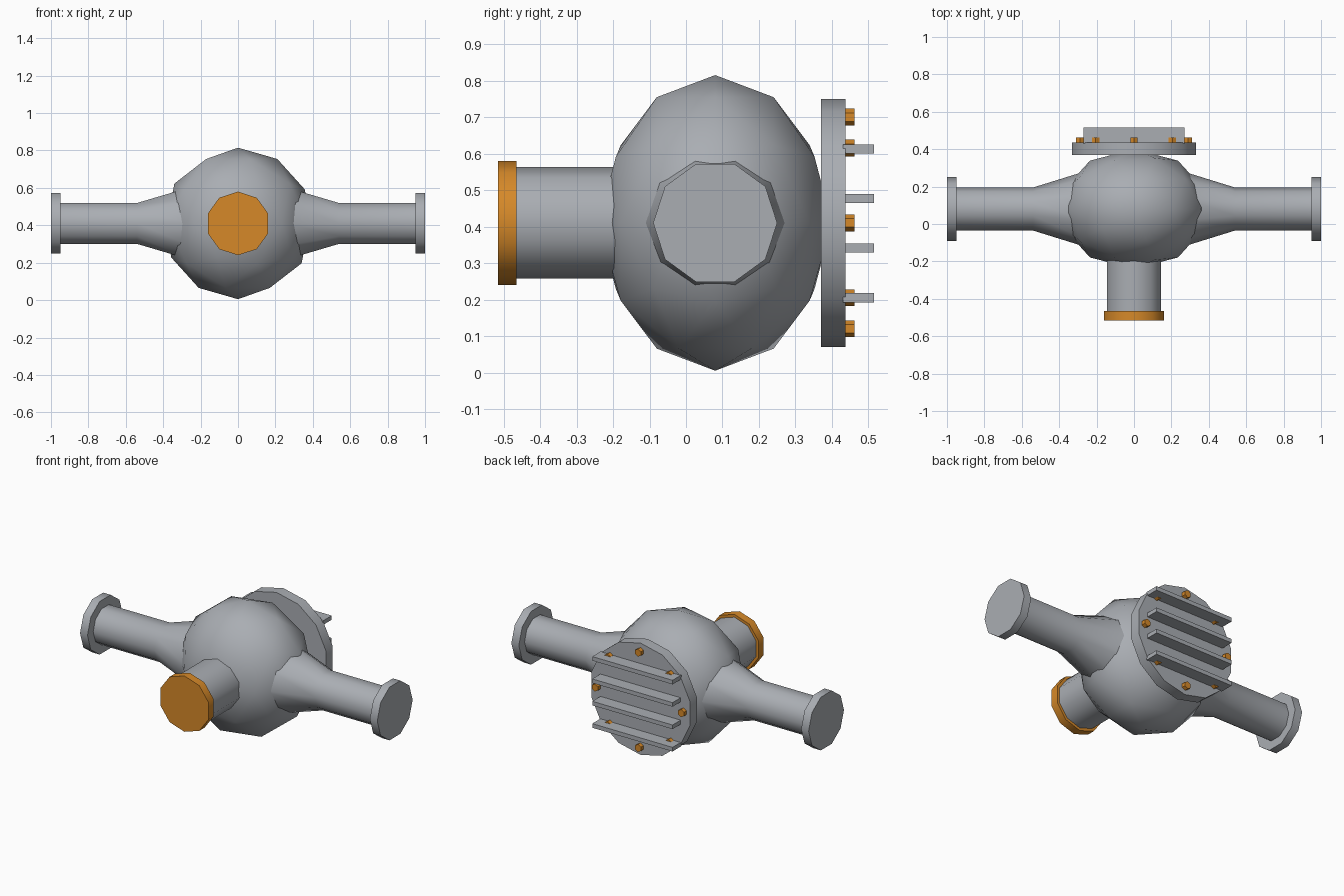
import bpy
import bmesh
from math import sin, cos, pi, radians
from mathutils import Vector

cube = bpy.data.objects.get("Cube")
if cube:
    bpy.data.objects.remove(cube, do_unlink=True)

CENTRE = Vector((0, 0.08, 0.41))
X, Y, Z = Vector((1, 0, 0)), Vector((0, 1, 0)), Vector((0, 0, 1))


def material(name, colour):
    mat = bpy.data.materials.new(name)
    mat.use_nodes = True
    mat.diffuse_color = (*colour, 1)
    bsdf = mat.node_tree.nodes["Principled BSDF"]
    bsdf.inputs["Base Color"].default_value = (*colour, 1)
    return mat


steel = material("steel grey", (0.40, 0.42, 0.45))
orange = material("orange", (0.67, 0.25, 0.022))


def finish(name, bm, mat, angle=45):
    bmesh.ops.recalc_face_normals(bm, faces=bm.faces)
    mesh = bpy.data.meshes.new(name)
    bm.to_mesh(mesh)
    bm.free()
    mesh.materials.append(mat)
    obj = bpy.data.objects.new(name, mesh)
    bpy.context.collection.objects.link(obj)
    bpy.ops.object.select_all(action='DESELECT')
    obj.select_set(True)
    bpy.context.view_layer.objects.active = obj
    bpy.ops.object.shade_smooth_by_angle(angle=radians(angle))
    return obj


def lathe(name, origin, axis, corner, profile, sides, mat):
    """Capped solid of (distance along axis, radius) rings, one corner aimed along `corner`."""
    bm = bmesh.new()
    side = axis.cross(corner)
    rings = []
    for dist, radius in profile:
        ring = []
        for i in range(sides):
            a = 2 * pi * i / sides
            ring.append(bm.verts.new(origin + axis * dist + (corner * cos(a) + side * sin(a)) * radius))
        rings.append(ring)
    for low, high in zip(rings, rings[1:]):
        for i in range(sides):
            j = (i + 1) % sides
            bm.faces.new((low[i], low[j], high[j], high[i]))
    bm.faces.new(rings[0])
    bm.faces.new(rings[-1])
    return finish(name, bm, mat)


# Faceted central housing
bm = bmesh.new()
bmesh.ops.create_icosphere(bm, subdivisions=2, radius=1)
bmesh.ops.scale(bm, vec=(0.4, 0.32, 0.405), verts=bm.verts)
bmesh.ops.translate(bm, vec=CENTRE, verts=bm.verts)
finish("housing", bm, steel, 60)

# Axle tubes with flared roots and end flanges
for label, axis in (("left", X), ("right", -X)):
    lathe(label + "_axle_tube", CENTRE, axis, Y,
          [(0.25, 0.205), (0.54, 0.115), (0.96, 0.115)], 10, steel)
    lathe(label + "_end_flange", CENTRE, axis, Y,
          [(0.95, 0.17), (1.0, 0.17)], 10, steel)

# Input neck and its coloured flange
base = Vector((0, 0, CENTRE.z))
lathe("input_neck", base, -Y, Z, [(0.1, 0.153), (0.48, 0.153)], 10, steel)
lathe("input_flange", base, -Y, Z, [(0.465, 0.17), (0.515, 0.17)], 10, orange)

# Rear cover plate
lathe("rear_cover", base, Y, Z, [(0.37, 0.34), (0.437, 0.34)], 14, steel)

# Cooling ribs across the cover
for k in range(4):
    bm = bmesh.new()
    bmesh.ops.create_cube(bm, size=1)
    bmesh.ops.scale(bm, vec=(0.54, 0.085, 0.025), verts=bm.verts)
    bmesh.ops.translate(bm, vec=(0, 0.4725, 0.205 + 0.136 * k), verts=bm.verts)
    finish(f"cooling_rib_{k + 1}", bm, steel, 30)

# Ring of cover bolts
for k in range(8):
    a = k * pi / 4
    spot = base + (X * cos(a) + Z * sin(a)) * 0.29
    lathe(f"cover_bolt_{k + 1}", spot, Y, Z, [(0.43, 0.023), (0.462, 0.023)], 6, orange)
